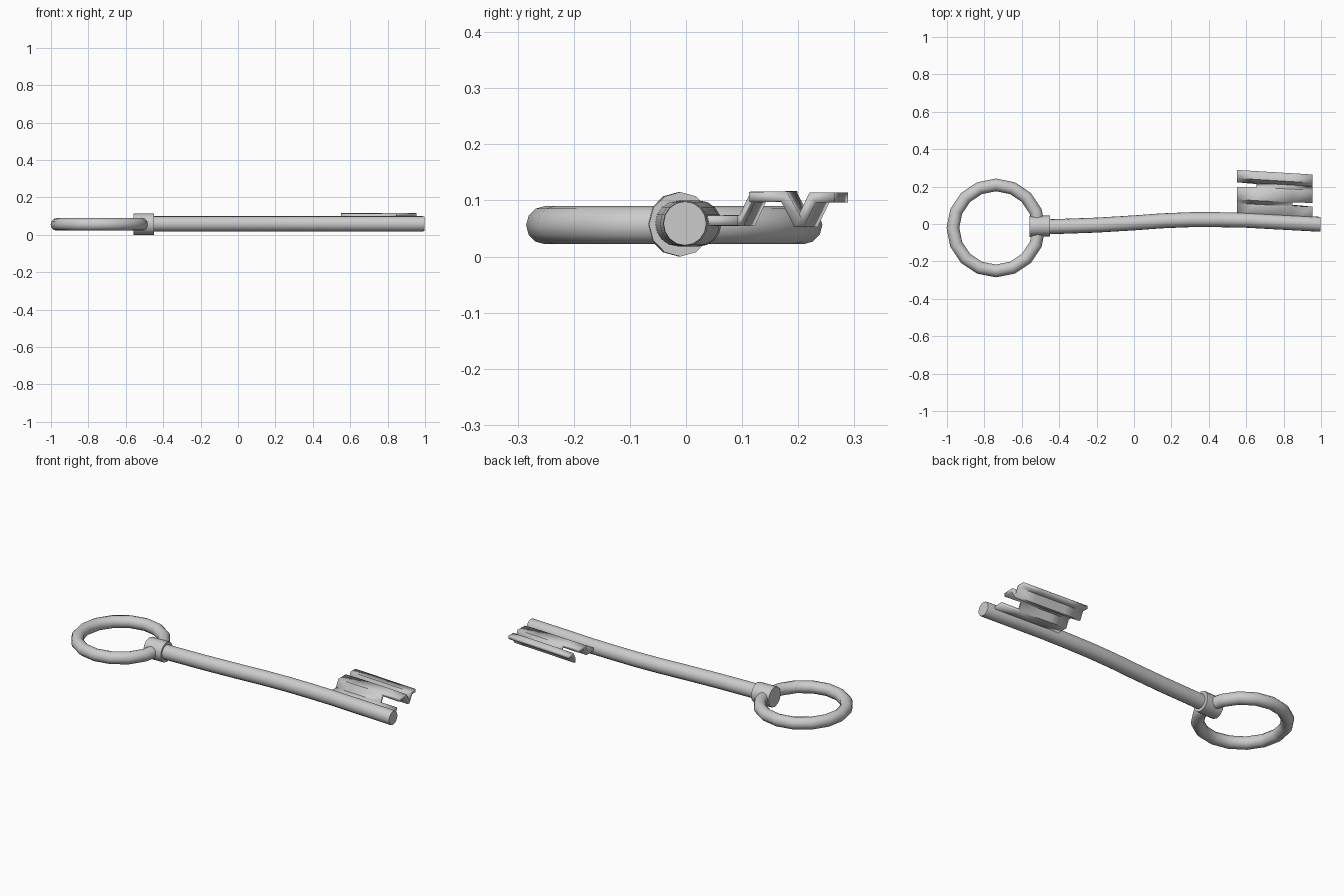
import bpy, bmesh, math

if "Cube" in bpy.data.objects:
    bpy.data.objects.remove(bpy.data.objects["Cube"])


def finish(name, bm, angle=35):
    bmesh.ops.recalc_face_normals(bm, faces=bm.faces)
    mesh = bpy.data.meshes.new(name)
    bm.to_mesh(mesh)
    bm.free()
    obj = bpy.data.objects.new(name, mesh)
    bpy.context.collection.objects.link(obj)
    bpy.ops.object.select_all(action='DESELECT')
    obj.select_set(True)
    bpy.context.view_layer.objects.active = obj
    bpy.ops.object.shade_smooth_by_angle(angle=math.radians(angle))
    return obj


def loft(name, stations, sides):
    """Round bar along x; stations are (x, y, z, radius_y, radius_z)."""
    bm = bmesh.new()
    rings = []
    for x, y, z, ry, rz in stations:
        rings.append([bm.verts.new((x, y + ry * math.cos(2 * math.pi * i / sides),
                                    z + rz * math.sin(2 * math.pi * i / sides)))
                      for i in range(sides)])
    for a, b in zip(rings, rings[1:]):
        for i in range(sides):
            j = (i + 1) % sides
            bm.faces.new((a[i], a[j], b[j], b[i]))
    bm.faces.new(rings[0])
    bm.faces.new(rings[-1])
    return finish(name, bm)


# Handle ring
bpy.ops.mesh.primitive_torus_add(major_segments=16, minor_segments=12,
                                 major_radius=0.230, minor_radius=0.034,
                                 location=(-0.738, -0.021, 0.056))
ring = bpy.context.object
ring.name = "handle_ring"
bpy.ops.object.shade_smooth_by_angle(angle=math.radians(60))

# Collar joining ring and shaft
loft("collar", [(-0.56, -0.013, 0.0575, 0.056, 0.0575),
                (-0.45, -0.010, 0.0575, 0.056, 0.0575)], 12)

# Gently bowed shaft
path = [(-0.53, -0.017), (-0.4, -0.013), (-0.2, -0.006), (0.0, 0.006), (0.15, 0.017),
        (0.3, 0.023), (0.45, 0.023), (0.6, 0.020), (0.8, 0.009), (0.985, -0.001)]
loft("shaft", [(x, y, 0.059, 0.040, 0.041) for x, y in path]
     + [(0.998, -0.002, 0.059, 0.038, 0.039)], 16)

# Folded bit: zigzag profile swept along x, with two notches left out
profile = [(0.025, 0.064), (0.105, 0.064), (0.125, 0.106), (0.187, 0.107),
           (0.211, 0.062), (0.217, 0.062), (0.238, 0.105), (0.277, 0.105)]
columns = [0.552, 0.655, 0.847, 0.955]
notches = {(2, 1), (0, 3)}      # (column, profile segment)
bm = bmesh.new()
grid = [[bm.verts.new((x, v - 0.06 * (x - 0.75), z)) for v, z in profile]
        for x in columns]
for c in range(len(columns) - 1):
    for s in range(len(profile) - 1):
        if (c, s) not in notches:
            bm.faces.new((grid[c][s], grid[c + 1][s], grid[c + 1][s + 1], grid[c][s + 1]))
bit = finish("key_bit", bm, 30)
solid = bit.modifiers.new("thickness", 'SOLIDIFY')
solid.thickness = 0.018
solid.offset = 0
solid.use_even_offset = True
